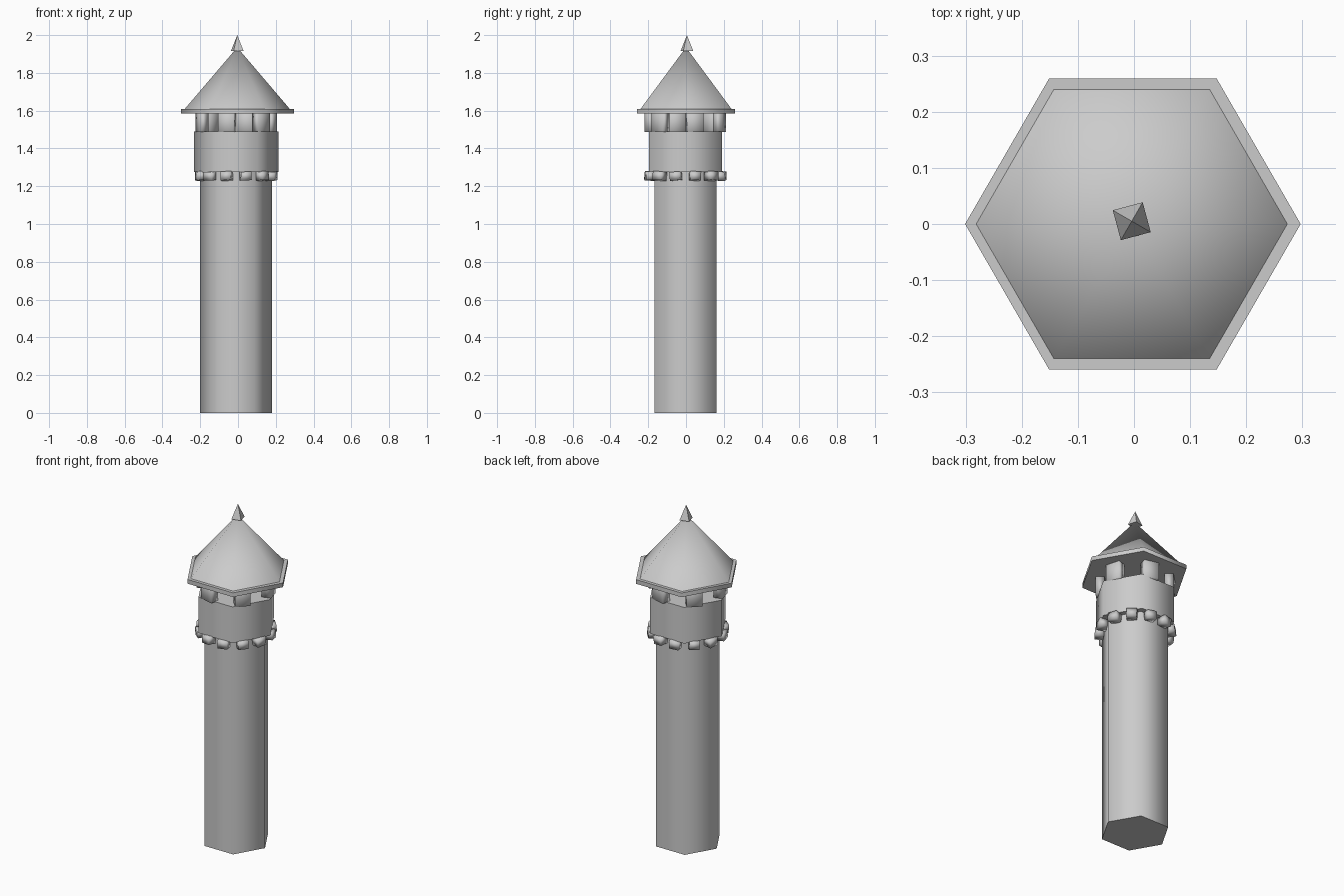
import bpy, math, random
from math import radians, cos, sin

random.seed(4)
default = bpy.data.objects.get("Cube")
if default:
    bpy.data.objects.remove(default, do_unlink=True)

stone = bpy.data.materials.new("grey_stone")
stone.use_nodes = True
grey = (0.6, 0.6, 0.6, 1)
stone.diffuse_color = grey
stone.node_tree.nodes["Principled BSDF"].inputs["Base Color"].default_value = grey

CX, CY = -0.01, -0.003  # axis of the tower body


def finish(obj, name, angle):
    """Name, colour and shade a part."""
    obj.name = name
    obj.data.materials.append(stone)
    bpy.ops.object.shade_smooth_by_angle(angle=radians(angle))
    return obj


def frustum(name, sides, r1, r2, z1, z2, x=CX, y=CY, corner=0, angle=65):
    """Upright prism, cone or pyramid with its first corner at the given bearing."""
    bpy.ops.mesh.primitive_cone_add(vertices=sides, radius1=r1, radius2=r2, depth=z2 - z1,
                                    location=(x, y, (z1 + z2) / 2))
    obj = bpy.context.object
    # the primitive puts its first corner on +y
    obj.rotation_euler.z = radians(corner - 90)
    return finish(obj, name, angle)


def ring_of_blocks(name, count, radius, z, size, start, jitter, angle):
    """Blocks standing around the tower axis; size is radial, tangential, vertical."""
    for i in range(count):
        a = radians(start + i * 360 / count)
        bpy.ops.mesh.primitive_cube_add(
            size=1, location=(CX + radius * cos(a), CY + radius * sin(a), z))
        obj = bpy.context.object
        obj.scale = size
        tilt = [random.uniform(-jitter, jitter) for _ in range(3)]
        obj.rotation_euler = (tilt[0], tilt[1], a + tilt[2])
        finish(obj, f"{name}_{i + 1}", angle)


# Body
frustum("tower_shaft", 6, 0.19, 0.19, 0, 1.29)
frustum("gallery_wall", 6, 0.224, 0.224, 1.275, 1.49)

# Supports under and above the gallery
ring_of_blocks("corbel", 12, 0.193, 1.254, (0.05, 0.056, 0.046), 15, 0.12, 100)
ring_of_blocks("pillar", 6, 0.187, 1.538, (0.05, 0.085, 0.104), 15, 0, 100)

# Roof
frustum("roof_eave", 6, 0.299, 0.299, 1.585, 1.61, -0.002, 0)
frustum("roof_cone", 6, 0.279, 0, 1.608, 1.935, -0.004, 0)
frustum("roof_finial", 4, 0.039, 0, 1.915, 2.0, -0.004, 0.005, corner=60, angle=30)
